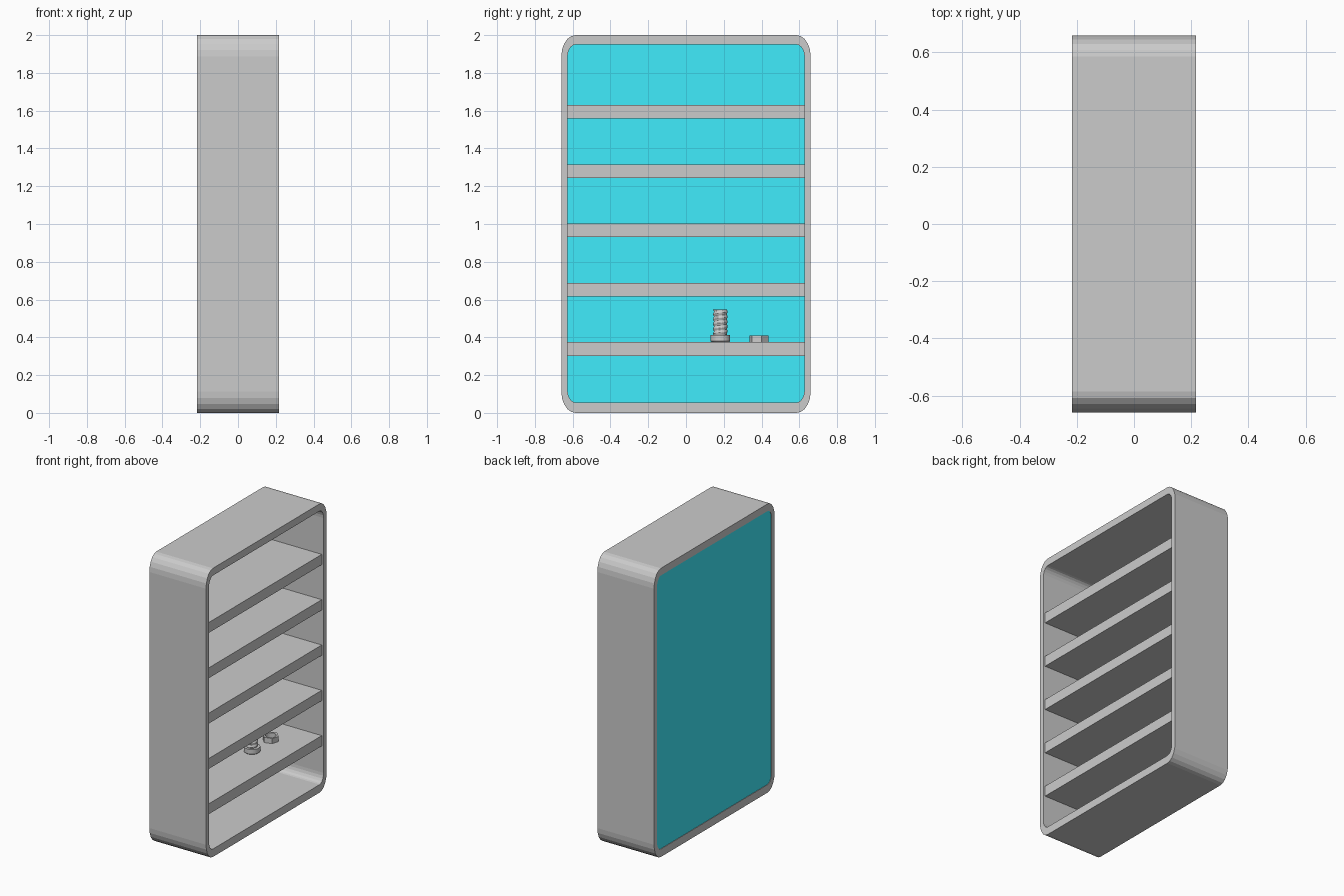
import bpy, bmesh, math
from math import pi, sin, cos

if "Cube" in bpy.data.objects:
    bpy.data.objects.remove(bpy.data.objects["Cube"])


def finish(name, bm, color=None):
    bmesh.ops.recalc_face_normals(bm, faces=bm.faces)
    mesh = bpy.data.meshes.new(name)
    bm.to_mesh(mesh)
    bm.free()
    ob = bpy.data.objects.new(name, mesh)
    bpy.context.collection.objects.link(ob)
    if color:
        mat = bpy.data.materials.new(name + "_paint")
        mat.diffuse_color = color
        mat.use_nodes = True
        mat.node_tree.nodes["Principled BSDF"].inputs["Base Color"].default_value = mat.diffuse_color
        mesh.materials.append(mat)
    return ob


def rounded_rect(hy, z0, z1, ry, rz, seg=5):
    """Rounded outline in the y-z plane with elliptical corners."""
    pts = []
    corners = [(hy - ry, z1 - rz), (-hy + ry, z1 - rz),
               (-hy + ry, z0 + rz), (hy - ry, z0 + rz)]
    for k, (cy, cz) in enumerate(corners):
        for i in range(seg + 1):
            a = (k + i / seg) * pi / 2
            pts.append((cy + ry * cos(a), cz + rz * sin(a)))
    return pts


def skin(bm, loops, closed=False):
    """Bridge a series of equal-length rings with quads."""
    n = len(loops[0])
    pairs = list(zip(loops, loops[1:]))
    if closed:
        pairs.append((loops[-1], loops[0]))
    for a, b in pairs:
        for i in range(n):
            j = (i + 1) % n
            bm.faces.new((a[i], a[j], b[j], b[i]))


def yz_ring(bm, pts, x):
    return [bm.verts.new((x, y, z)) for y, z in pts]


def z_ring(bm, center, r, z, n, turn=0.0):
    return [bm.verts.new((center[0] + r * cos(turn + 2 * pi * i / n),
                          center[1] + r * sin(turn + 2 * pi * i / n), z))
            for i in range(n)]


D = 0.217
outer = rounded_rect(0.66, 0.0, 2.0, 0.075, 0.113)
inner = rounded_rect(0.627, 0.055, 1.95, 0.043, 0.065)

# Rounded outer frame
bm = bmesh.new()
skin(bm, [yz_ring(bm, outer, -D), yz_ring(bm, outer, D),
          yz_ring(bm, inner, D), yz_ring(bm, inner, -D)], closed=True)
finish("cabinet_frame", bm)

# Coloured back panel
bm = bmesh.new()
rings = [yz_ring(bm, inner, -D + 0.003), yz_ring(bm, inner, -D + 0.02)]
skin(bm, rings)
for r in rings:
    bm.faces.new(r)
finish("back_panel", bm, (0.05, 0.84, 0.98, 1))

# Five evenly spaced shelves
for k in range(5):
    bm = bmesh.new()
    bmesh.ops.create_cube(bm, size=1)
    bmesh.ops.scale(bm, vec=(0.40, 1.254, 0.072), verts=bm.verts)
    bmesh.ops.translate(bm, vec=(0.003, 0, 0.338 + k * 0.314), verts=bm.verts)
    finish(f"shelf_{k + 1}", bm)

BASE = 0.374

# Bolt standing on its head
C = (-0.02, 0.182)
bm = bmesh.new()
rings = [z_ring(bm, C, 0.045, BASE, 24), z_ring(bm, C, 0.052, BASE + 0.006, 24),
         z_ring(bm, C, 0.052, BASE + 0.038, 24)]
skin(bm, rings)
bm.faces.new(rings[0])
bm.faces.new(rings[-1])
finish("bolt_head", bm)

# Shank with a helical thread
bm = bmesh.new()
n, rows, z0, z1, pitch = 24, 32, BASE + 0.038, 0.548, 0.026
rings = []
for row in range(rows + 1):
    z = z0 + (z1 - z0) * row / rows
    ring = []
    for i in range(n):
        a = 2 * pi * i / n
        ph = ((z - z0) / pitch - i / n) % 1.0
        r = 0.034 + 0.005 * (1 - abs(2 * ph - 1))
        ring.append(bm.verts.new((C[0] + r * cos(a), C[1] + r * sin(a), z)))
    rings.append(ring)
skin(bm, rings)
bm.faces.new(rings[0])
bm.faces.new(rings[-1])
finish("bolt_shank", bm)

# Hexagonal nut with a round hole
N = (-0.02, 0.387)
bm = bmesh.new()
hexa = [(N[0] + 0.053 * cos(0.25 + k * pi / 3), N[1] + 0.053 * sin(0.25 + k * pi / 3))
        for k in range(6)]


def hex_ring(z):
    ring = []
    for k in range(6):
        (xa, ya), (xb, yb) = hexa[k], hexa[(k + 1) % 6]
        for t in (0, 0.25, 0.5, 0.75):
            ring.append(bm.verts.new((xa + (xb - xa) * t, ya + (yb - ya) * t, z)))
    return ring


top = BASE + 0.036
skin(bm, [hex_ring(BASE), hex_ring(top), z_ring(bm, N, 0.034, top, 24, 0.25),
          z_ring(bm, N, 0.034, BASE, 24, 0.25)], closed=True)
finish("hex_nut", bm)
